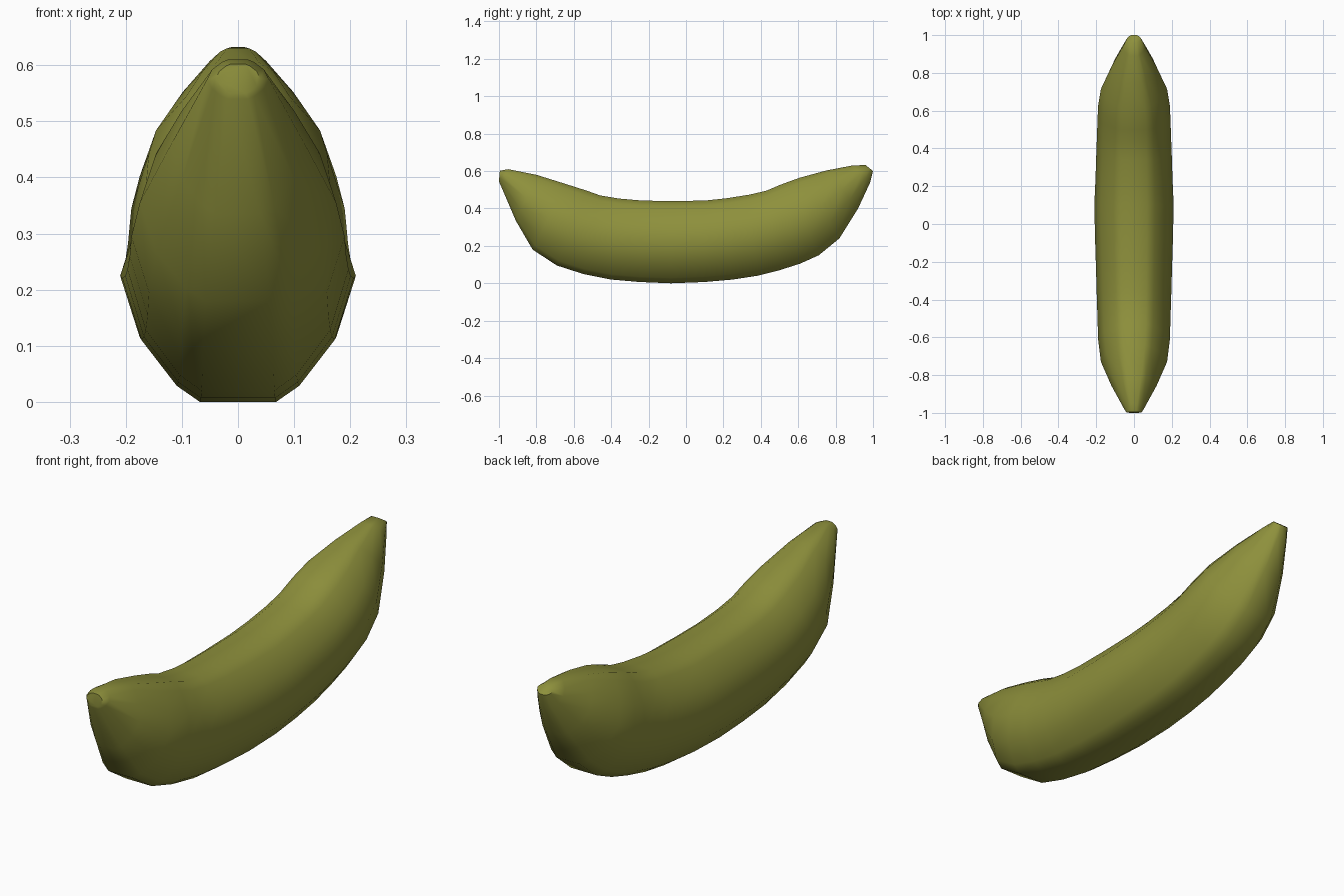
import bpy, bmesh

# Rings along the fruit: top y, top z, bottom y, bottom z, half width
rings = [
    (-0.995, 0.602, -1.0, 0.55, 0.040),
    (-0.95, 0.61, -0.998, 0.54, 0.055),
    (-0.80, 0.58, -0.91, 0.335, 0.120),
    (-0.64, 0.53, -0.82, 0.18, 0.175),
    (-0.53, 0.495, -0.69, 0.095, 0.190),
    (-0.46, 0.47, -0.55, 0.05, 0.193),
    (-0.36, 0.453, -0.40, 0.02, 0.197),
    (-0.23, 0.442, -0.25, 0.007, 0.201),
    (-0.08, 0.44, -0.08, 0.0, 0.206),
    (0.10, 0.442, 0.10, 0.007, 0.210),
    (0.22, 0.455, 0.25, 0.02, 0.204),
    (0.34, 0.474, 0.38, 0.04, 0.200),
    (0.43, 0.495, 0.50, 0.07, 0.196),
    (0.50, 0.525, 0.61, 0.105, 0.193),
    (0.54, 0.54, 0.71, 0.15, 0.190),
    (0.61, 0.565, 0.82, 0.24, 0.175),
    (0.75, 0.603, 0.92, 0.40, 0.118),
    (0.89, 0.63, 0.985, 0.54, 0.060),
    (0.96, 0.632, 1.0, 0.60, 0.038),
]

# Fourteen-sided cross-section with a flat top and bottom
quarter = [(1, 0), (0.835, 0.5), (0.53, 0.87), (0.33, 1)]
upper = quarter + [(-x, v) for x, v in reversed(quarter)]
section = upper + [(x, -v) for x, v in reversed(upper[1:-1])]

bm = bmesh.new()
loops = []
for ty, tz, by, bz, w in rings:
    loops.append([bm.verts.new((w * x,
                                (ty + by) / 2 + v * (ty - by) / 2,
                                (tz + bz) / 2 + v * (tz - bz) / 2))
                  for x, v in section])
n = len(section)
for a, b in zip(loops, loops[1:]):
    for i in range(n):
        j = (i + 1) % n
        bm.faces.new((a[i], a[j], b[j], b[i]))
bm.faces.new(loops[0])
bm.faces.new(loops[-1])
bmesh.ops.recalc_face_normals(bm, faces=bm.faces)
for f in bm.faces:
    f.smooth = True

mesh = bpy.data.meshes.new("banana")
bm.to_mesh(mesh)
bm.free()
banana = bpy.data.objects.new("banana", mesh)
bpy.context.collection.objects.link(banana)

# Olive green skin
skin = bpy.data.materials.new("olive_skin")
skin.diffuse_color = (0.27, 0.28, 0.045, 1)
mesh.materials.append(skin)

# Keep only the tip edges crisp
bpy.context.view_layer.objects.active = banana
banana.select_set(True)
bpy.ops.object.shade_smooth_by_angle(angle=1.1)
